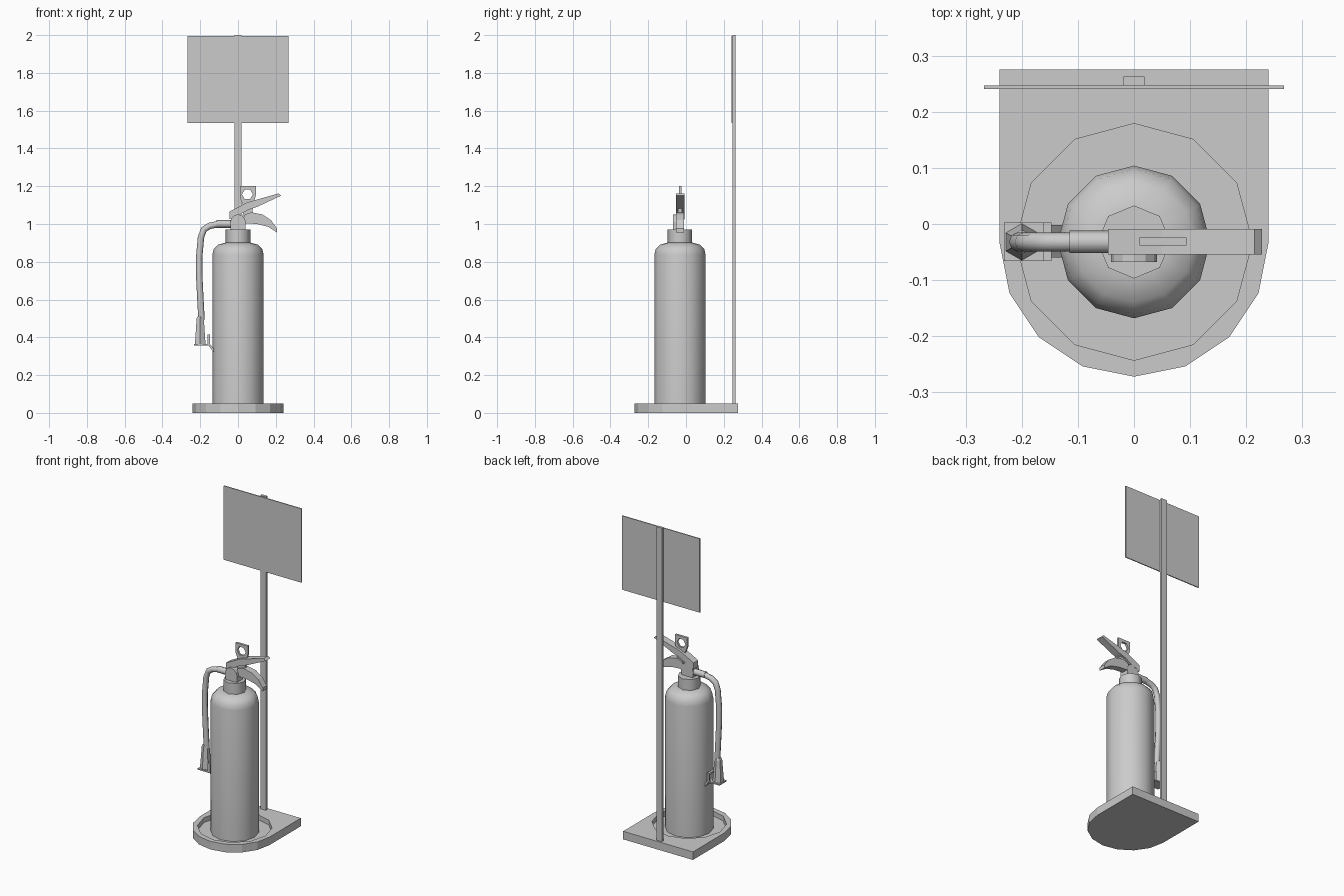
import bpy, bmesh, math
from mathutils import Vector

cube = bpy.data.objects.get("Cube")
if cube:
    bpy.data.objects.remove(cube, do_unlink=True)

grey = bpy.data.materials.new("plain grey")
grey.use_nodes = True
grey.diffuse_color = (0.6, 0.6, 0.6, 1)
grey.node_tree.nodes["Principled BSDF"].inputs["Base Color"].default_value = grey.diffuse_color

AXIS_Y = -0.032  # the extinguisher stands slightly forward of centre


def activate(obj):
    bpy.ops.object.select_all(action='DESELECT')
    obj.select_set(True)
    bpy.context.view_layer.objects.active = obj


def add_object(name, bm, smooth=None):
    bmesh.ops.recalc_face_normals(bm, faces=bm.faces)
    mesh = bpy.data.meshes.new(name)
    bm.to_mesh(mesh)
    bm.free()
    mesh.materials.append(grey)
    obj = bpy.data.objects.new(name, mesh)
    bpy.context.collection.objects.link(obj)
    if smooth:
        activate(obj)
        bpy.ops.object.shade_smooth_by_angle(angle=math.radians(smooth))
    return obj


def ngon(cx, cy, r, n, start=90, sweep=360):
    count = n if sweep == 360 else n + 1
    angles = [math.radians(start + sweep * i / n) for i in range(count)]
    return [(cx + r * math.cos(a), cy + r * math.sin(a)) for a in angles]


def prism(name, outline, lo, hi, upright=False):
    """Extrude an outline along z, or along y when upright."""
    bm = bmesh.new()
    place = (lambda p, d: (p[0], d, p[1])) if upright else (lambda p, d: (p[0], p[1], d))
    a = [bm.verts.new(place(p, lo)) for p in outline]
    b = [bm.verts.new(place(p, hi)) for p in outline]
    bm.faces.new(a)
    bm.faces.new(b)
    for i in range(len(a)):
        j = (i + 1) % len(a)
        bm.faces.new((a[i], a[j], b[j], b[i]))
    return add_object(name, bm)


def cut(obj, cutter):
    mod = obj.modifiers.new("cut", 'BOOLEAN')
    mod.operation = 'DIFFERENCE'
    mod.solver = 'EXACT'
    mod.object = cutter
    activate(obj)
    bpy.ops.object.modifier_apply(modifier=mod.name)
    bpy.data.objects.remove(cutter, do_unlink=True)


def box(name, x, y, z):
    return prism(name, [(x[0], y[0]), (x[1], y[0]), (x[1], y[1]), (x[0], y[1])], *z)


def lathe(name, profile, n, cx=0, cy=AXIS_Y, smooth=50):
    """Closed turned solid from (radius, height) pairs."""
    bm = bmesh.new()
    rings = [[bm.verts.new((x, y, z)) for x, y in ngon(cx, cy, r, n)] for r, z in profile]
    for low, high in zip(rings, rings[1:]):
        for i in range(n):
            j = (i + 1) % n
            bm.faces.new((low[i], low[j], high[j], high[i]))
    bm.faces.new(rings[0])
    bm.faces.new(rings[-1])
    return add_object(name, bm, smooth)


# Base with a rounded front and a shallow round recess
front = ngon(0, AXIS_Y, 0.24, 8, 180, 180)
base = prism("base", front + [(0.24, 0.275), (-0.24, 0.275)], 0, 0.05)
cut(base, prism("recess_cutter", ngon(0, AXIS_Y, 0.211, 12), 0.02, 0.1))

# Sign post and blank sign
box("sign_post", (-0.019, 0.019), (0.247, 0.263), (0.04, 2.0))
box("sign_board", (-0.267, 0.267), (0.241, 0.247), (1.535, 1.995))

# Tank with rounded shoulder, and neck
lathe("tank", [(0.136, 0.02), (0.136, 0.835), (0.129, 0.866), (0.107, 0.89), (0.064, 0.902)], 12)
lathe("neck", [(0.065, 0.89), (0.065, 0.97)], 8)

# Valve block with an arched top
arch = ngon(0, 1.01, 0.041, 6, 0, 180) + [(-0.038, 0.95), (0.038, 0.95)]
prism("valve", arch, -0.068, -0.01, upright=True)

# Squeeze levers
prism("upper_lever", [(-0.046, 1.025), (-0.046, 1.065), (0.05, 1.115), (0.215, 1.162),
                      (0.228, 1.15), (0.1, 1.09), (0.055, 1.075), (0.01, 1.05)],
      -0.054, -0.009, upright=True)
prism("lower_lever", [(0.02, 1.005), (0.035, 1.05), (0.07, 1.062), (0.13, 1.05), (0.175, 1.02),
                      (0.207, 0.975), (0.207, 0.955), (0.16, 0.985), (0.1, 1.0)],
      -0.052, -0.011, upright=True)
prism("lever_link", [(0.02, 1.0), (0.075, 1.04), (0.08, 1.11), (0.03, 1.1)],
      -0.042, -0.02, upright=True)

# Safety pin tag with a six-sided hole
tag = prism("pin_tag", [(0.01, 1.2), (0.094, 1.2), (0.094, 1.15), (0.078, 1.09),
                        (0.03, 1.09), (0.01, 1.14)], -0.038, -0.024, upright=True)
cut(tag, prism("hole_cutter", ngon(0.05, 1.157, 0.029, 6, 0), -0.1, 0.1, upright=True))


# Hose and its fitting
def tube(name, points, radius):
    curve = bpy.data.curves.new(name, 'CURVE')
    curve.dimensions = '3D'
    curve.bevel_depth = radius
    curve.bevel_resolution = 2
    curve.use_fill_caps = True
    spline = curve.splines.new('POLY')
    spline.points.add(len(points) - 1)
    for point, (x, z) in zip(spline.points, points):
        point.co = (x, AXIS_Y, z, 1)
    curve.materials.append(grey)
    obj = bpy.data.objects.new(name, curve)
    bpy.context.collection.objects.link(obj)
    activate(obj)
    bpy.ops.object.convert(target='MESH')
    bpy.ops.object.shade_smooth_by_angle(angle=math.radians(55))


tube("hose_fitting", [(-0.02, 1.0), (-0.115, 1.0)], 0.02)
tube("hose", [(-0.1, 1.0), (-0.15, 0.99), (-0.18, 0.972), (-0.196, 0.93), (-0.206, 0.82),
              (-0.205, 0.72), (-0.199, 0.6), (-0.193, 0.49)], 0.017)

# Flared nozzle
lathe("nozzle", [(0.033, 0.36), (0.028, 0.42), (0.022, 0.5), (0.016, 0.51)], 6,
      cx=-0.2, smooth=None)

# Nozzle holder: foot plate, open frame and slanted strap to the tank
box("holder_plate", (-0.232, -0.147), (-0.066, 0.003), (0.356, 0.364))
for side, y in (("front", -0.066), ("back", -0.007)):
    box("holder_" + side + "_bar", (-0.162, -0.147), (y, y + 0.01), (0.36, 0.412))
box("holder_top_bar", (-0.162, -0.147), (-0.066, 0.003), (0.402, 0.414))
prism("holder_strap", [(-0.162, 0.366), (-0.15, 0.366), (-0.125, 0.335), (-0.125, 0.315)],
      -0.06, -0.002, upright=True)
